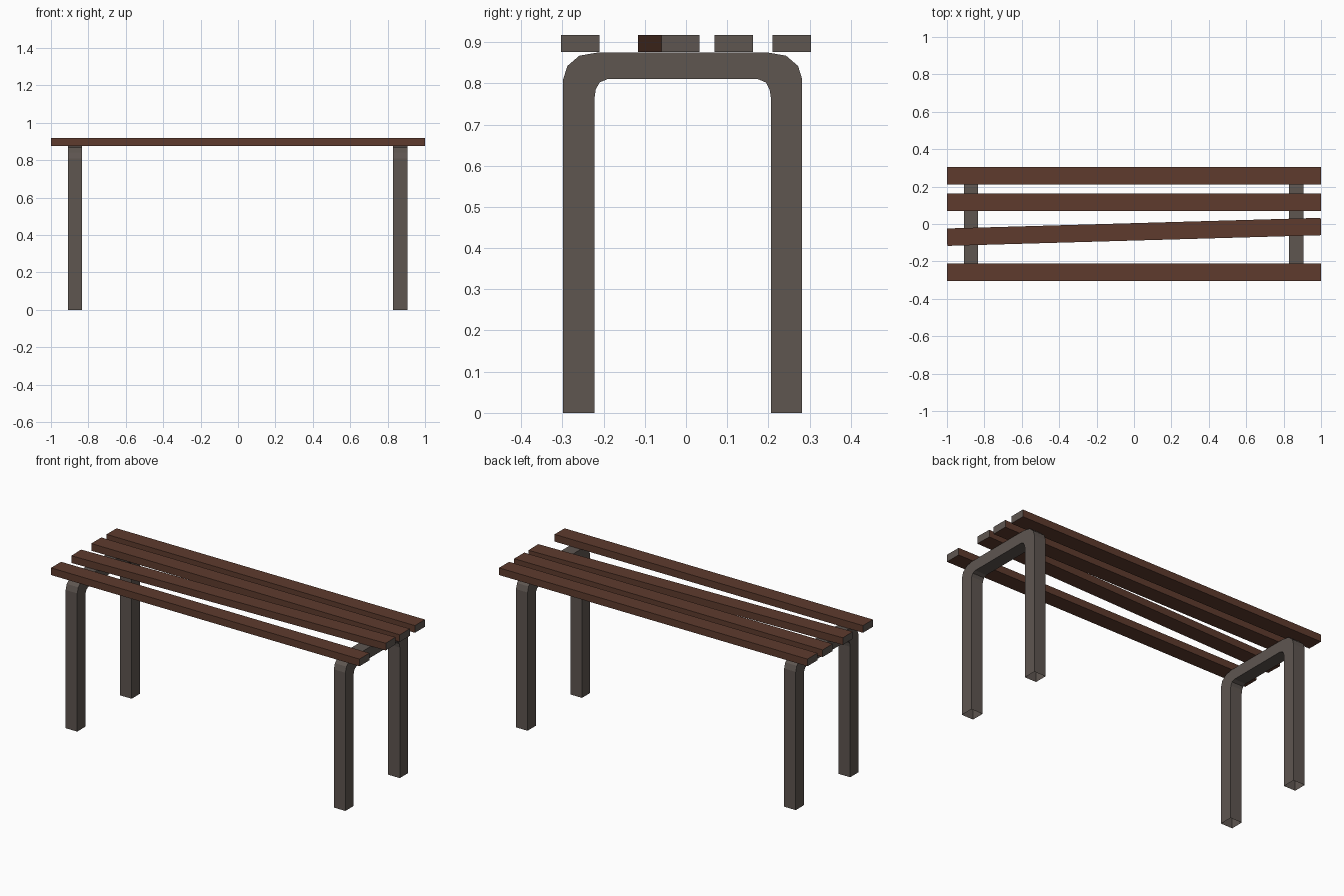
import bpy, bmesh, math

if "Cube" in bpy.data.objects:
    bpy.data.objects.remove(bpy.data.objects["Cube"])


def material(name, rgb):
    m = bpy.data.materials.new(name)
    m.diffuse_color = (*rgb, 1)
    m.use_nodes = True
    m.node_tree.nodes["Principled BSDF"].inputs["Base Color"].default_value = m.diffuse_color
    return m


wood = material("dark brown wood", (0.112, 0.044, 0.027))
metal = material("grey brown metal", (0.112, 0.092, 0.081))


def finish(name, bm, mats):
    bmesh.ops.recalc_face_normals(bm, faces=bm.faces)
    mesh = bpy.data.meshes.new(name)
    bm.to_mesh(mesh)
    bm.free()
    for m in mats:
        mesh.materials.append(m)
    ob = bpy.data.objects.new(name, mesh)
    bpy.context.collection.objects.link(ob)
    return ob


# Seat slats: brown boards with grey cut ends
def slat(name, y, width=0.093, turn=0.0):
    bm = bmesh.new()
    bmesh.ops.create_cube(bm, size=1)
    for v in bm.verts:
        v.co.x *= 2
        v.co.y *= width
        v.co.z *= 0.042
    bm.normal_update()
    for f in bm.faces:
        f.material_index = 1 if abs(f.normal.x) > 0.9 else 0
    ob = finish(name, bm, [wood, metal])
    ob.location = (0, y, 0.8965)
    ob.rotation_euler.z = turn


slat("front_slat", -0.257)
slat("crooked_slat", -0.042, turn=math.atan(0.057 / 2))
slat("middle_slat", 0.116)
slat("back_slat", 0.257)

# Leg frames: bent U profile in y-z, one half mirrored, open at the feet
HALF = [(0.290, 0), (0.290, 0.810), (0.280, 0.842), (0.251, 0.867), (0.205, 0.875)]
INNER = [(0.183, 0.810), (0.202, 0.802), (0.211, 0.785), (0.214, 0.765), (0.214, 0)]


def leg_frame(name, x0, x1, yc=-0.008):
    bm = bmesh.new()
    # Pairs of outer and inner points, going from one foot over the top to the other
    pairs = list(zip(HALF, reversed(INNER)))
    pairs += [((-o[0], o[1]), (-i[0], i[1])) for o, i in reversed(pairs)]
    rings = []
    for o, i in pairs:
        rings.append([bm.verts.new((x, p[0] + yc, p[1]))
                      for x, p in ((x0, o), (x1, o), (x1, i), (x0, i))])
    for a, b in zip(rings, rings[1:]):
        for k in range(4):
            n = (k + 1) % 4
            bm.faces.new((a[k], a[n], b[n], b[k]))
    finish(name, bm, [metal])


leg_frame("left_leg_frame", -0.909, -0.834)
leg_frame("right_leg_frame", 0.830, 0.905)
